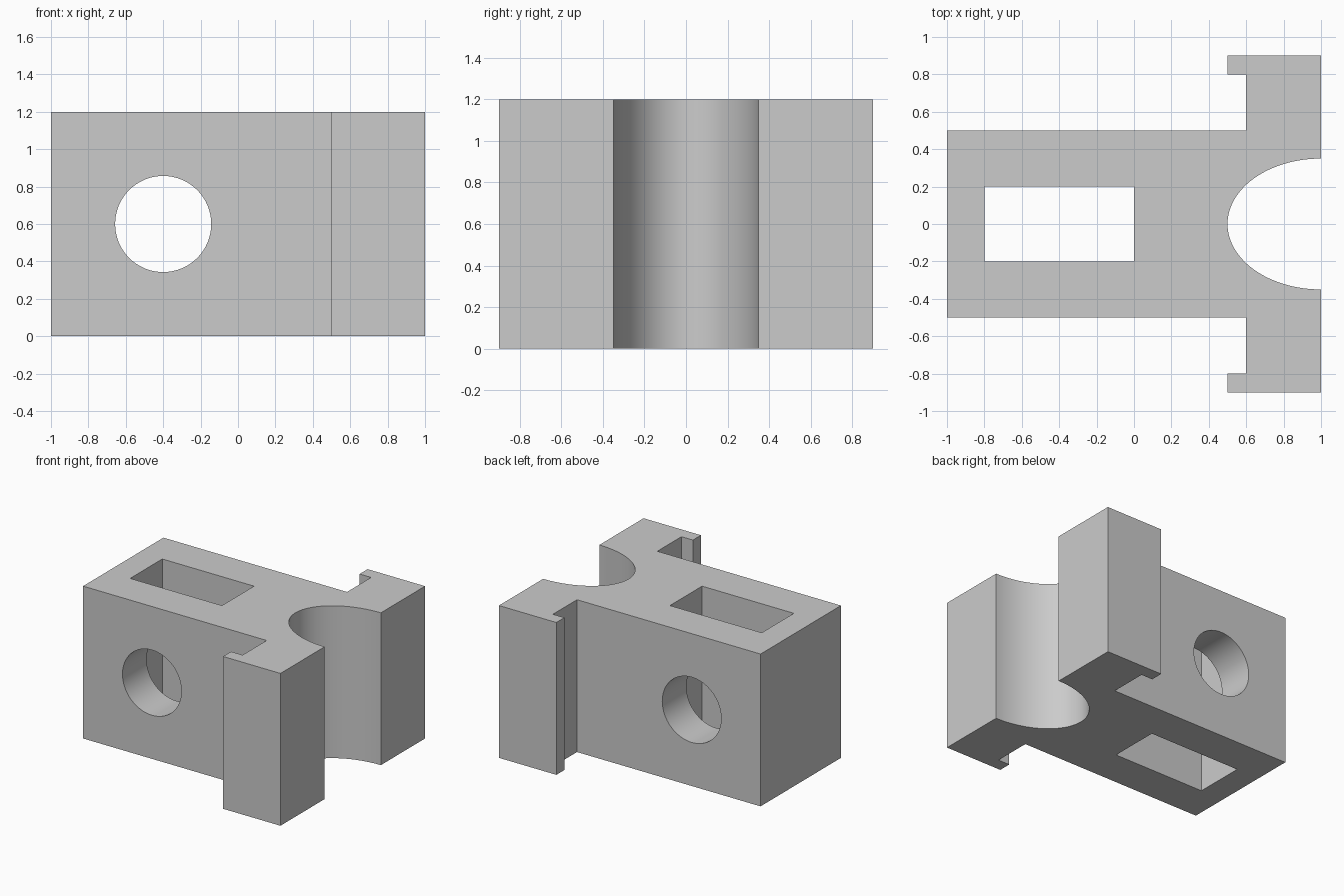
import bpy
import bmesh
from math import sin, cos, pi, radians
from mathutils import Matrix

cube = bpy.data.objects.get("Cube")
if cube:
    bpy.data.objects.remove(cube, do_unlink=True)

HEIGHT = 1.2

# Plain grey finish
grey = bpy.data.materials.new("plain grey")
grey.use_nodes = True
colour = (0.6, 0.6, 0.6, 1)
grey.diffuse_color = colour
grey.node_tree.nodes["Principled BSDF"].inputs["Base Color"].default_value = colour


def make_object(name, bm):
    bmesh.ops.recalc_face_normals(bm, faces=bm.faces)
    mesh = bpy.data.meshes.new(name)
    bm.to_mesh(mesh)
    bm.free()
    mesh.materials.append(grey)
    obj = bpy.data.objects.new(name, mesh)
    bpy.context.collection.objects.link(obj)
    return obj


def extruded(name, outline, z0, z1):
    bm = bmesh.new()
    face = bm.faces.new([bm.verts.new((x, y, z0)) for x, y in outline])
    side = bmesh.ops.extrude_face_region(bm, geom=[face])
    top = [v for v in side["geom"] if isinstance(v, bmesh.types.BMVert)]
    bmesh.ops.translate(bm, verts=top, vec=(0, 0, z1 - z0))
    return make_object(name, bm)


# Body outline: block, hooked flanges and a half-ellipse groove
half = [(-1, 0.5), (0.6, 0.5), (0.6, 0.8), (0.5, 0.8), (0.5, 0.9), (1, 0.9)]
steps = 48
groove = [(1 - 0.5 * sin(pi * i / steps), 0.35 * cos(pi * i / steps))
          for i in range(steps + 1)]
mirrored = [(x, -y) for x, y in reversed(half)]
body = extruded("clamp_body", half + groove + mirrored, 0, HEIGHT)

# Rectangular slot from top to bottom
slot = extruded("slot_cutter", [(-0.8, -0.2), (0, -0.2), (0, 0.2), (-0.8, 0.2)],
                -0.1, HEIGHT + 0.1)

# Round cross hole from front to back
bm = bmesh.new()
bmesh.ops.create_cone(
    bm, cap_ends=True, segments=64, radius1=0.257, radius2=0.257, depth=1.4,
    matrix=Matrix.Translation((-0.4, 0, HEIGHT / 2)) @ Matrix.Rotation(pi / 2, 4, "X"))
hole = make_object("hole_cutter", bm)

# Cut both openings and keep only the finished body
bpy.ops.object.select_all(action="DESELECT")
body.select_set(True)
bpy.context.view_layer.objects.active = body
for cutter in (slot, hole):
    cutter.hide_render = True
    mod = body.modifiers.new(cutter.name, "BOOLEAN")
    mod.operation = "DIFFERENCE"
    mod.solver = "EXACT"
    mod.object = cutter
    bpy.ops.object.modifier_apply(modifier=mod.name)
    bpy.data.objects.remove(cutter, do_unlink=True)

bpy.ops.object.shade_smooth_by_angle(angle=radians(30))
